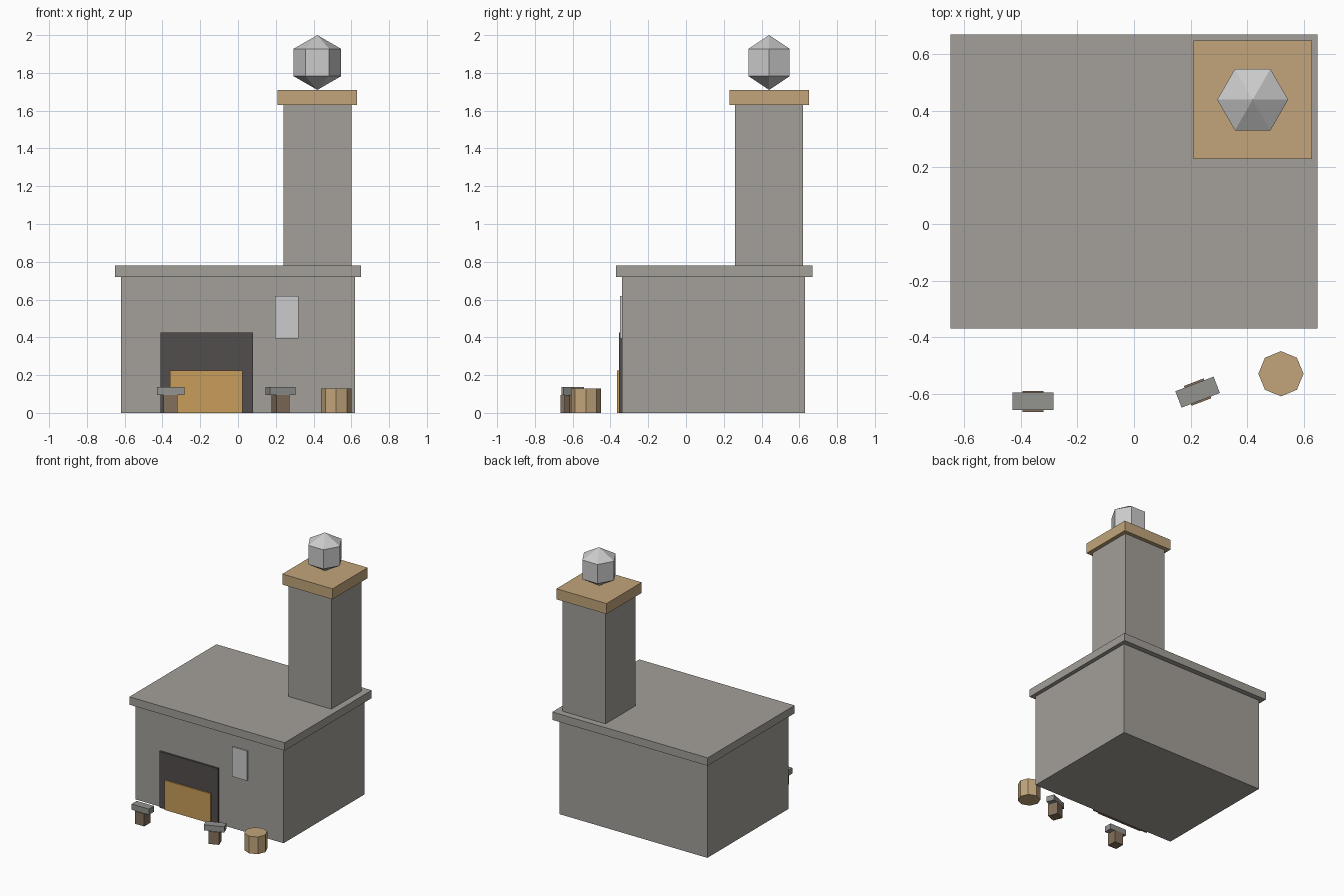
import bpy, bmesh, math

if "Cube" in bpy.data.objects:
    bpy.data.objects.remove(bpy.data.objects["Cube"])


def material(name, rgb):
    """Material from an 8-bit sRGB colour, stored as linear."""
    m = bpy.data.materials.new(name)
    lin = [(c / 255 / 12.92) if c < 11 else ((c / 255 + 0.055) / 1.055) ** 2.4 for c in rgb]
    m.diffuse_color = (*lin, 1)
    m.use_nodes = True
    m.node_tree.nodes["Principled BSDF"].inputs["Base Color"].default_value = m.diffuse_color
    return m


STONE = material("stone", (163, 159, 153))
SANDSTONE = material("tan_wood", (194, 165, 123))
SOOT = material("soot", (81, 77, 76))
GLOW = material("ember_orange", (201, 157, 90))
PALE = material("pale_grey", (203, 203, 204))
IRON = material("iron_grey", (147, 147, 144))
BROWN = material("brown_wood", (132, 112, 92))


def finish(name, bm, mat):
    bmesh.ops.recalc_face_normals(bm, faces=bm.faces)
    mesh = bpy.data.meshes.new(name)
    bm.to_mesh(mesh)
    bm.free()
    mesh.materials.append(mat)
    ob = bpy.data.objects.new(name, mesh)
    bpy.context.collection.objects.link(ob)
    return ob


def box(name, x, y, z, mat, turn=0.0):
    """Box from (min, max) ranges, optionally turned about its own centre."""
    bm = bmesh.new()
    bmesh.ops.create_cube(bm, size=1)
    for v in bm.verts:
        v.co = [v.co[i] * (r[1] - r[0]) for i, r in enumerate((x, y, z))]
    ob = finish(name, bm, mat)
    ob.location = [sum(r) / 2 for r in (x, y, z)]
    ob.rotation_euler.z = turn
    return ob


def lathe(name, centre, profile, sides, mat):
    """Faceted solid from (radius, z) points; radius 0 makes a point."""
    bm = bmesh.new()
    rings = []
    for r, z in profile:
        n = sides if r > 0 else 1
        rings.append([bm.verts.new((r * math.cos(i * math.tau / sides),
                                    r * math.sin(i * math.tau / sides), z)) for i in range(n)])
    for a, b in zip(rings, rings[1:]):
        for i in range(sides):
            j = (i + 1) % sides
            quad = [a[i % len(a)], a[j % len(a)], b[j % len(b)], b[i % len(b)]]
            bm.faces.new(list(dict.fromkeys(quad)))
    for ring in (rings[0], rings[-1]):
        if len(ring) > 1:
            bm.faces.new(ring)
    ob = finish(name, bm, mat)
    ob.location = (*centre, 0)
    return ob


# Building and flat roof
box("walls", (-0.62, 0.62), (-0.34, 0.63), (0, 0.72), STONE)
box("roof_slab", (-0.65, 0.65), (-0.37, 0.67), (0.72, 0.78), STONE)

# Chimney, cap and smoke puff
box("chimney", (0.24, 0.60), (0.26, 0.62), (0.78, 1.63), STONE)
box("chimney_cap", (0.21, 0.63), (0.23, 0.65), (1.63, 1.71), SANDSTONE)
R, ZC = 0.145, 1.855
ring = R * math.cos(math.pi / 6)
lathe("smoke_puff", (0.42, 0.44),
      [(0, ZC - R), (ring, ZC - R / 2), (ring, ZC + R / 2), (0, ZC + R)], 6, PALE)

# Forge opening, embers and notice plate on the front wall
box("forge_opening", (-0.41, 0.08), (-0.355, -0.34), (0, 0.425), SOOT)
box("embers", (-0.36, 0.025), (-0.365, -0.355), (0, 0.225), GLOW)
box("wall_plate", (0.195, 0.32), (-0.349, -0.34), (0.395, 0.62), PALE)

# Two anvils on wooden blocks
for side, cx, cy, turn in (("left", -0.357, -0.628, 0), ("right", 0.225, -0.595, math.radians(21))):
    box(side + "_anvil_block", (cx - 0.0375, cx + 0.0375), (cy - 0.0375, cy + 0.0375),
        (0, 0.095), BROWN, turn)
    box(side + "_anvil", (cx - 0.0725, cx + 0.0725), (cy - 0.031, cy + 0.031),
        (0.095, 0.138), IRON, turn)

# Water barrel
lathe("barrel", (0.52, -0.53), [(0.08, 0), (0.08, 0.13)], 8, SANDSTONE)
